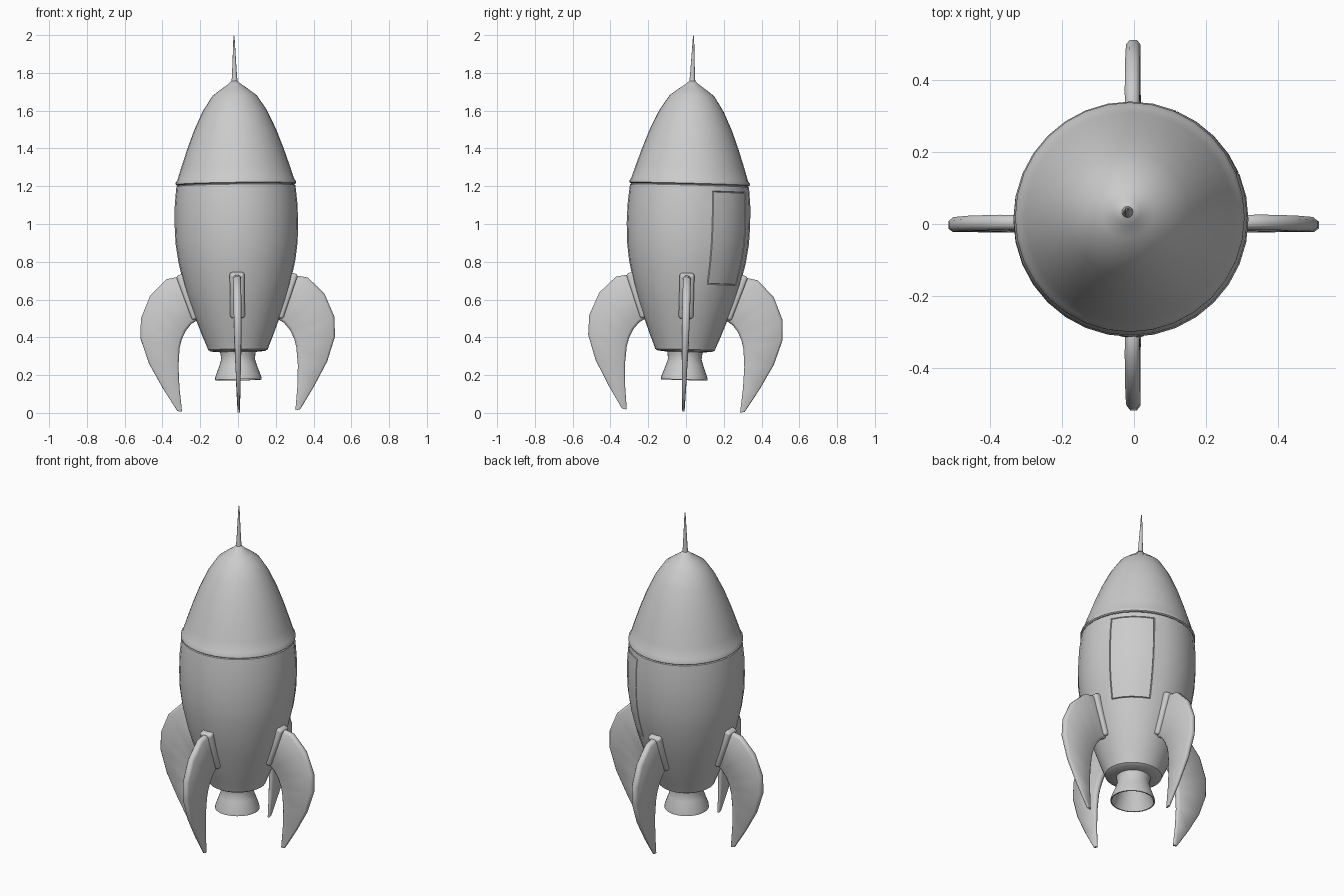
import bpy
import bmesh
import math
from mathutils import Matrix, Vector

cube = bpy.data.objects.get("Cube")
if cube:
    bpy.data.objects.remove(cube, do_unlink=True)

# The whole rocket leans very slightly
LEAN = (Matrix.Translation((0.004, -0.014, 0))
        @ Matrix.Rotation(-0.027, 4, 'X') @ Matrix.Rotation(-0.0127, 4, 'Y'))
SEGMENTS = 32

grey = bpy.data.materials.new("plain_grey")
grey.use_nodes = True
grey.diffuse_color = (0.6, 0.6, 0.6, 1)
grey.node_tree.nodes["Principled BSDF"].inputs["Base Color"].default_value = (0.6, 0.6, 0.6, 1)


def finish(name, bm, angle=35, spin=0.0):
    """Turn a bmesh into a smooth shaded, leaning object."""
    bmesh.ops.recalc_face_normals(bm, faces=bm.faces)
    mesh = bpy.data.meshes.new(name)
    bm.to_mesh(mesh)
    bm.free()
    mesh.transform(LEAN @ Matrix.Rotation(spin, 4, 'Z'))
    mesh.materials.append(grey)
    obj = bpy.data.objects.new(name, mesh)
    bpy.context.collection.objects.link(obj)
    bpy.ops.object.select_all(action='DESELECT')
    obj.select_set(True)
    bpy.context.view_layer.objects.active = obj
    bpy.ops.object.shade_smooth_by_angle(angle=math.radians(angle))
    return obj


def loft(rings):
    """Skin a list of closed point rings."""
    bm = bmesh.new()
    rows = [[bm.verts.new(p) for p in ring] for ring in rings]
    for a, b in zip(rows, rows[1:]):
        for i in range(len(a)):
            j = (i + 1) % len(a)
            bm.faces.new((a[i], a[j], b[j], b[i]))
    return bm


def revolve(profile, segments=SEGMENTS):
    """Lathe (radius, height) points around the z axis."""
    rings = []
    for r, z in profile:
        angles = [math.tau * i / segments for i in range(segments)]
        rings.append([(r * math.cos(a), r * math.sin(a), z) for a in angles])
    bm = loft(rings)
    bmesh.ops.remove_doubles(bm, verts=bm.verts, dist=1e-5)
    return bm


# Hull, with a grooved door outline on its back left quarter
DOOR_LOW, DOOR_HIGH = 0.68, 1.175
hull = revolve([(0, 0.322), (0.09, 0.322), (0.145, 0.327), (0.158, 0.335), (0.165, 0.355),
                (0.184, 0.4), (0.222, 0.5), (0.257, 0.6), (0.281, DOOR_LOW), (0.309, 0.8),
                (0.323, 0.9), (0.327, 1.0), (0.325, 1.1), (0.318, DOOR_HIGH),
                (0.315, 1.203), (0.3, 1.21), (0, 1.21)])
bmesh.ops.recalc_face_normals(hull, faces=hull.faces)
door = []
for face in hull.faces:
    c = face.calc_center_median()
    turn = math.degrees(math.atan2(c.y, c.x))
    if DOOR_LOW < c.z < DOOR_HIGH and 22.5 < turn < 67.5:
        door.append(face)
for depth in (-0.006, 0.006):
    bmesh.ops.inset_region(hull, faces=door, thickness=0.003, depth=depth,
                           use_even_offset=True)
finish("hull", hull)

# Nose cone with a rolled lip
finish("nose_cone", revolve([(0, 1.208), (0.312, 1.208), (0.319, 1.213), (0.319, 1.222),
                             (0.309, 1.237), (0.289, 1.3), (0.255, 1.4), (0.217, 1.5),
                             (0.17, 1.6), (0.118, 1.68), (0.072, 1.715), (0.036, 1.74),
                             (0.014, 1.76), (0, 1.762)]))

# Needle at the tip
finish("nose_needle", revolve([(0, 1.74), (0.017, 1.745), (0.013, 1.79), (0.008, 1.89),
                               (0.003, 1.995), (0, 2.0)], 12), 60)

# Hollow engine nozzle
finish("engine_nozzle", revolve([(0.097, 0.335), (0.092, 0.31), (0.089, 0.285), (0.1, 0.25),
                                 (0.122, 0.19), (0.124, 0.175), (0.117, 0.175),
                                 (0.09, 0.25), (0.07, 0.3), (0, 0.31)]), 45)

# Fin stations from root to tip: outer x, outer z, inner x, inner z, half thickness
FIN = [(0.26, 0.71, 0.18, 0.5, 0.02), (0.3, 0.726, 0.22, 0.49, 0.02),
       (0.375, 0.712, 0.247, 0.473, 0.021), (0.462, 0.625, 0.277, 0.435, 0.021),
       (0.512, 0.505, 0.298, 0.39, 0.02), (0.515, 0.4, 0.309, 0.345, 0.019),
       (0.472, 0.267, 0.316, 0.25, 0.015), (0.4, 0.135, 0.312, 0.135, 0.011),
       (0.325, 0.014, 0.3, 0.01, 0.006)]
# Rounded half section: inset and height, in half thicknesses
EDGE = [(0.7, -1), (0, -0.5), (0, 0.5), (0.7, 1)]


def fin_ring(ox, oz, ix, iz, t):
    outer, inner = Vector((ox, 0, oz)), Vector((ix, 0, iz))
    along = (inner - outer).normalized()
    side = Vector((0, t, 0))
    ring = [outer + along * t * d + side * h for d, h in EDGE]
    return ring + [inner - along * t * d + side * h for d, h in reversed(EDGE)]


def make_fin():
    bm = loft([fin_ring(*station) for station in FIN])
    bmesh.ops.holes_fill(bm, edges=[e for e in bm.edges if e.is_boundary])
    return bm


def make_mount():
    bm = bmesh.new()
    place = Matrix.Translation((0.261, 0, 0.617)) @ Matrix.Rotation(0.342, 4, 'Y')
    bmesh.ops.create_cube(bm, size=1, matrix=place @ Matrix.Diagonal((0.044, 0.078, 0.25, 1)))
    bmesh.ops.bevel(bm, geom=bm.edges[:], offset=0.014, segments=3, profile=0.5,
                    affect='EDGES')
    return bm


# Four fins, each on a rounded mount
for i, where in enumerate(("left", "back", "right", "front")):
    finish(where + "_fin", make_fin(), 60, i * math.pi / 2)
    finish(where + "_fin_mount", make_mount(), 40, i * math.pi / 2)
